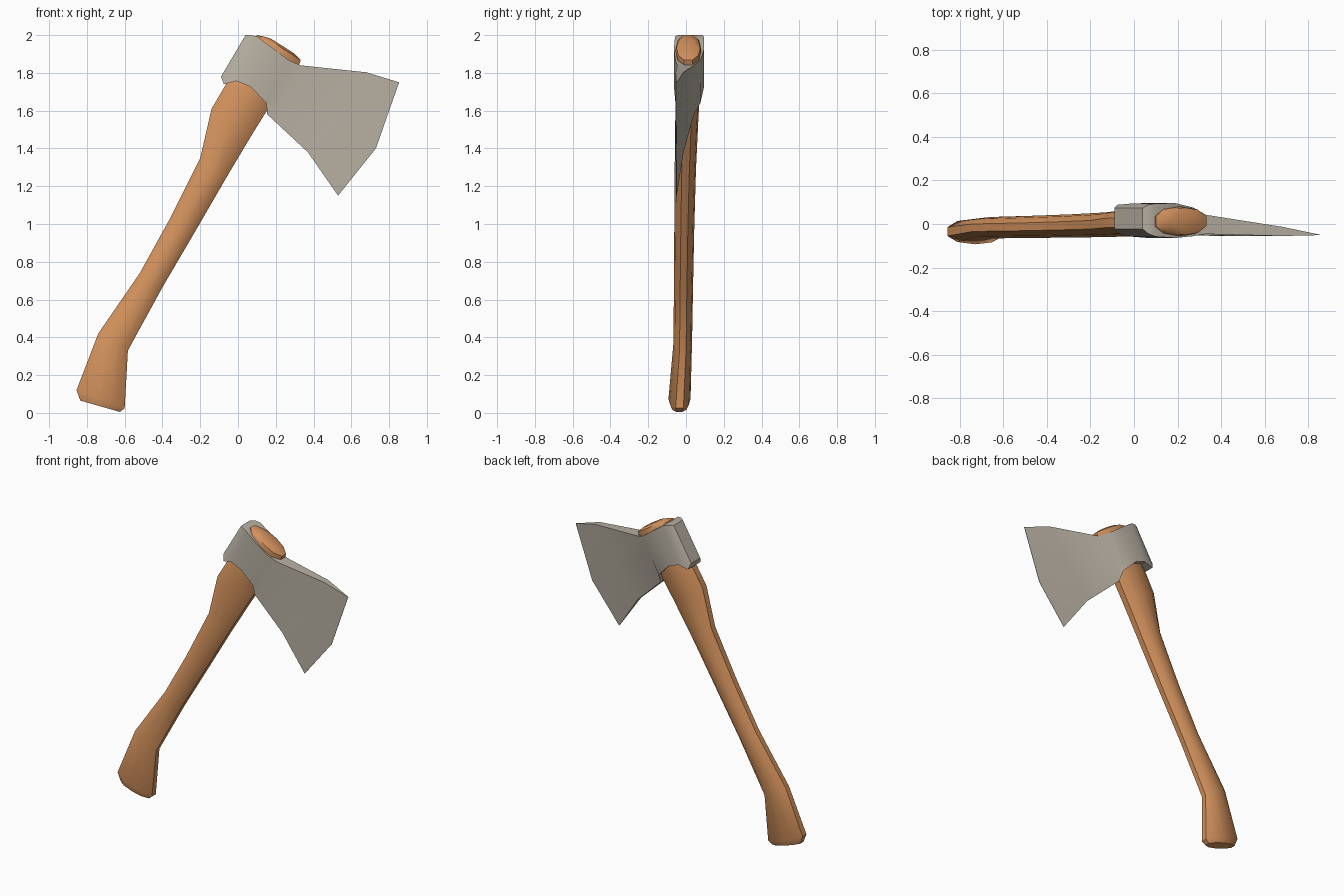
import bpy, bmesh, math

cube = bpy.data.objects.get("Cube")
if cube:
    bpy.data.objects.remove(cube, do_unlink=True)


def material(name, rgb, rough):
    m = bpy.data.materials.new(name)
    m.use_nodes = True
    m.diffuse_color = (*rgb, 1)
    bsdf = m.node_tree.nodes["Principled BSDF"]
    bsdf.inputs["Base Color"].default_value = (*rgb, 1)
    bsdf.inputs["Roughness"].default_value = rough
    return m


def loft(name, rings, mat, angle):
    """Skin a list of closed rings and cap both ends."""
    bm = bmesh.new()
    loops = [[bm.verts.new(p) for p in ring] for ring in rings]
    n = len(loops[0])
    for a, b in zip(loops, loops[1:]):
        for i in range(n):
            j = (i + 1) % n
            bm.faces.new((a[i], a[j], b[j], b[i]))
    bm.faces.new(loops[0][::-1])
    bm.faces.new(loops[-1])
    bmesh.ops.remove_doubles(bm, verts=bm.verts, dist=0.0005)
    bmesh.ops.recalc_face_normals(bm, faces=bm.faces)
    me = bpy.data.meshes.new(name)
    bm.to_mesh(me)
    bm.free()
    me.materials.append(mat)
    ob = bpy.data.objects.new(name, me)
    bpy.context.collection.objects.link(ob)
    bpy.ops.object.select_all(action='DESELECT')
    ob.select_set(True)
    bpy.context.view_layer.objects.active = ob
    bpy.ops.object.shade_smooth_by_angle(angle=math.radians(angle))
    return ob


wood = material("warm wood", (0.66, 0.29, 0.11), 0.6)
steel = material("grey steel", (0.48, 0.435, 0.365), 0.5)

# Handle: back edge x, z, belly edge x, z, y min, y max
stations = [
    (-0.835, 0.065, -0.625, 0.005, -0.080, 0.010),
    (-0.855, 0.120, -0.600, 0.025, -0.093, 0.024),
    (-0.740, 0.420, -0.583, 0.330, -0.066, 0.032),
    (-0.520, 0.740, -0.400, 0.665, -0.064, 0.038),
    (-0.365, 1.020, -0.230, 0.955, -0.062, 0.044),
    (-0.200, 1.350, -0.065, 1.240, -0.060, 0.053),
    (-0.140, 1.610, 0.075, 1.475, -0.057, 0.065),
    (-0.055, 1.755, 0.150, 1.595, -0.055, 0.072),
    (0.100, 2.000, 0.325, 1.845, -0.055, 0.080),
    (0.135, 1.993, 0.332, 1.868, -0.050, 0.075),
]
# Rounded section: u across the width, v across the thickness
half = [(-1, 0.35), (-0.65, 0.82), (0, 1), (0.6, 0.85), (1, 0.35)]
section = half + [(u, -v) for u, v in reversed(half)]
rings = []
for x0, z0, x1, z1, y0, y1 in stations:
    rings.append([((x0 + x1) / 2 + u * (x1 - x0) / 2,
                   (y0 + y1) / 2 + v * (y1 - y0) / 2,
                   (z0 + z1) / 2 + u * (z1 - z0) / 2) for u, v in section])
# Slightly domed end of the handle
rings.append([(0.235 + (x - 0.2335) * 0.6, 0.0125 + (y - 0.0125) * 0.6,
               1.943 + (z - 1.9305) * 0.6) for x, y, z in rings[-1]])
loft("handle", rings, wood, 40)

# Axe head: bottom, middle and top (x, z), y centre, half thickness
head = [
    ((-0.090, 1.780), (-0.025, 1.890), (0.040, 2.000), 0.025, 0.048),
    ((-0.075, 1.740), (-0.005, 1.880), (0.065, 2.000), 0.022, 0.066),
    ((-0.010, 1.757), (0.045, 1.873), (0.100, 1.993), 0.018, 0.076),
    ((0.065, 1.728), (0.128, 1.828), (0.190, 1.927), 0.016, 0.080),
    ((0.150, 1.640), (0.210, 1.752), (0.270, 1.867), 0.010, 0.066),
    ((0.155, 1.580), (0.270, 1.705), (0.330, 1.840), -0.002, 0.044),
    ((0.370, 1.380), (0.530, 1.570), (0.680, 1.803), -0.034, 0.021),
    ((0.530, 1.150), (0.730, 1.400), (0.853, 1.750), -0.050, 0.001),
]
rings = []
for b, m, t, y, h in head:
    rings.append([(x, y - h, z) for x, z in (b, m, t)] +
                 [(x, y + h, z) for x, z in (t, m, b)])
loft("axe_head", rings, steel, 35)
